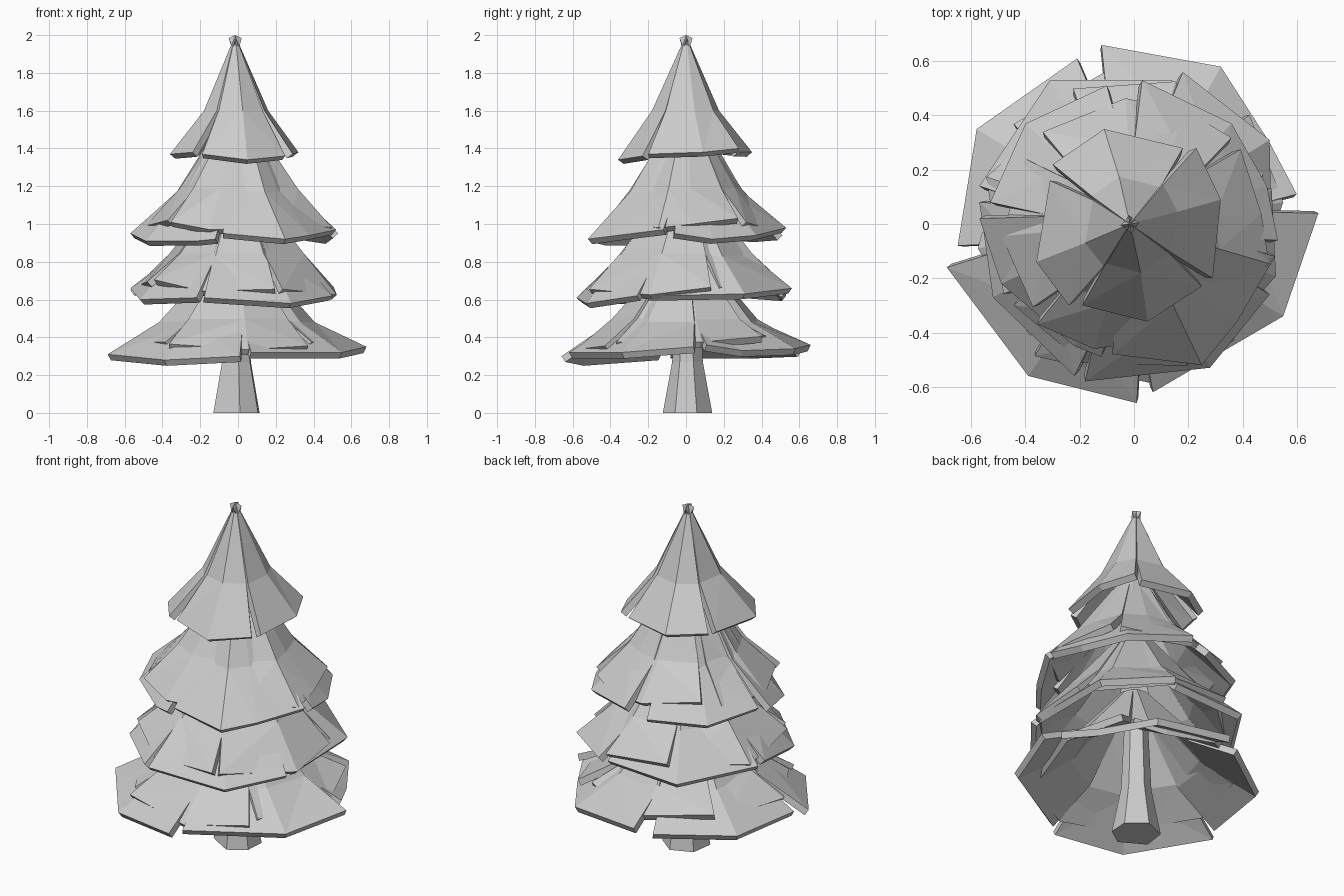
import bpy, bmesh
from math import cos, sin, radians
from mathutils import Vector, Matrix

if "Cube" in bpy.data.objects:
    bpy.data.objects.remove(bpy.data.objects["Cube"])


def rotated(p, a):
    return Vector((p[0] * cos(a) - p[1] * sin(a), p[0] * sin(a) + p[1] * cos(a)))


def skirt(name, panels, mid, top, scale=1.0, turn=0.0, lift=0.0, apex=None):
    """Overlapping branch panels: rim points -> mid ring -> top ring or apex.
    mid and top are (fraction of the rim radius, height)."""
    bm = bmesh.new()
    for rim in panels:
        rings = [[], [], []]
        n = len(rim)
        for i, (x, y, z) in enumerate(rim):
            p = rotated((x * scale, y * scale), turn)
            # panel ends spread a little further up, closing each slit into a V
            spread = -0.05 if i == 0 else 0.05 if i == n - 1 else 0
            rings[0].append(bm.verts.new((p.x, p.y, z + lift)))
            for k, (f, h) in enumerate((mid, top)):
                if k == 1 and apex:
                    continue
                q = rotated(p, spread) * (f / scale)
                rings[k + 1].append(bm.verts.new((q.x, q.y, h + lift * 0.3)))
        tip = bm.verts.new(apex) if apex else None
        for i in range(n - 1):
            a, b, c = rings
            bm.faces.new((a[i], a[i + 1], b[i + 1], b[i]))
            if apex:
                bm.faces.new((b[i], b[i + 1], tip))
            else:
                bm.faces.new((b[i], b[i + 1], c[i + 1], c[i]))
    # facet the warped quads
    bmesh.ops.triangulate(bm, faces=bm.faces[:])
    me = bpy.data.meshes.new(name)
    bm.to_mesh(me)
    bm.free()
    ob = bpy.data.objects.new(name, me)
    bpy.context.collection.objects.link(ob)
    m = ob.modifiers.new("thickness", 'SOLIDIFY')
    m.thickness = 0.038
    m.offset = -1
    return ob


# rim points of the four panels in each tier, counter-clockwise
bottom = [
    [(-.69, -.16, .31), (-.39, -.56, .28), (.01, -.66, .30)],
    [(.07, -.62, .32), (.55, -.34, .32), (.68, .04, .35)],
    [(.60, .11, .36), (.50, .30, .33), (.32, .58, .34), (-.12, .66, .36)],
    [(-.21, .61, .33), (-.58, .35, .32), (-.65, -.08, .32)]]
lower = [
    [(-.57, .08, .66), (-.52, -.27, .60), (-.22, -.56, .61)],
    [(-.18, -.58, .61), (.28, -.53, .58), (.50, -.26, .62)],
    [(.51, -.20, .62), (.50, .31, .63), (.18, .56, .66)],
    [(.14, .53, .64), (-.31, .53, .62), (-.57, .14, .65)]]
upper = [
    [(-.57, .02, .95), (-.49, -.22, .91), (-.22, -.45, .91), (-.12, -.49, .92)],
    [(-.08, -.48, .95), (.25, -.52, .92), (.38, -.36, .94), (.52, -.12, .97)],
    [(.53, -.06, .95), (.49, .14, .92), (.36, .37, .94), (.03, .53, .98)],
    [(-.10, .51, .94), (-.40, .37, .93), (-.53, .08, .96)]]
crown = [
    [(-.31, .16, 1.38), (-.36, -.14, 1.37), (-.24, -.30, 1.38)],
    [(-.19, -.30, 1.37), (.05, -.36, 1.34), (.25, -.23, 1.36)],
    [(.29, -.20, 1.37), (.32, .09, 1.38), (.23, .28, 1.40)],
    [(.18, .28, 1.38), (-.11, .35, 1.38), (-.30, .22, 1.39)]]

# main tiers
skirt("bottom_branches", bottom, (.60, .48), (.12, .85))
skirt("lower_branches", lower, (.62, .83), (.14, 1.2))
skirt("upper_branches", upper, (.57, 1.17), (.12, 1.58))
skirt("crown_branches", crown, (.50, 1.60), (0, 2), apex=(-.015, 0, 2.0))

# smaller inner layer whose corners poke through the main tiers
skirt("bottom_inner_branches", bottom, (.58, .48), (.10, .84), .86, radians(40), .055)
skirt("lower_inner_branches", lower, (.62, .83), (.12, 1.2), .93, radians(42), .045)
skirt("upper_inner_branches", upper, (.57, 1.17), (.10, 1.56), .90, radians(48), .06)

# tapered six-sided trunk with flared foot
bm = bmesh.new()
rings = []
for r, z in ((.132, 0), (.082, .27), (.06, .75)):
    rings.append([bm.verts.new((r * cos(radians(a)) - .008, r * sin(radians(a)) + .008, z))
                  for a in (22, 82, 142, 202, 278, 330)])
for lo, hi in zip(rings, rings[1:]):
    for i in range(6):
        j = (i + 1) % 6
        bm.faces.new((lo[i], lo[j], hi[j], hi[i]))
bm.faces.new(rings[0][::-1])
bm.faces.new(rings[-1])
me = bpy.data.meshes.new("trunk")
bm.to_mesh(me)
bm.free()
bpy.context.collection.objects.link(bpy.data.objects.new("trunk", me))
